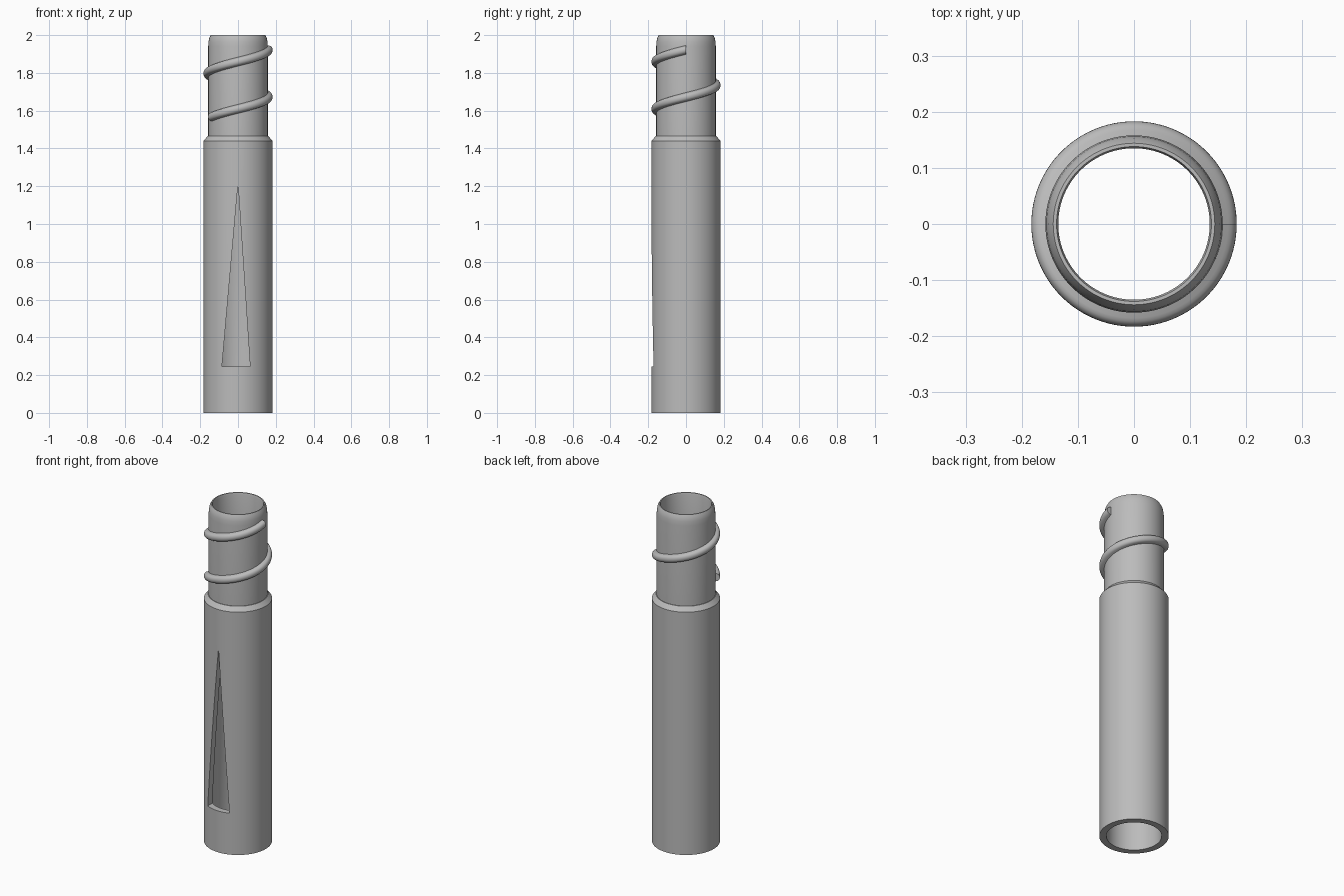
import bpy, bmesh
from math import sin, cos, pi, radians

SEGMENTS = 96

if "Cube" in bpy.data.objects:
    bpy.data.objects.remove(bpy.data.objects["Cube"], do_unlink=True)

# One plain grey for every part
grey = bpy.data.materials.new("plain grey")
grey.use_nodes = True
colour = (0.5, 0.5, 0.5, 1)
grey.diffuse_color = colour
grey.node_tree.nodes["Principled BSDF"].inputs["Base Color"].default_value = colour


def add_object(name, bm):
    bmesh.ops.recalc_face_normals(bm, faces=bm.faces)
    mesh = bpy.data.meshes.new(name)
    bm.to_mesh(mesh)
    bm.free()
    mesh.materials.append(grey)
    obj = bpy.data.objects.new(name, mesh)
    bpy.context.collection.objects.link(obj)
    return obj


def make_active(obj):
    bpy.ops.object.select_all(action='DESELECT')
    obj.select_set(True)
    bpy.context.view_layer.objects.active = obj


def bridge(bm, ring_a, ring_b):
    for i in range(len(ring_a)):
        j = (i + 1) % len(ring_a)
        bm.faces.new((ring_a[i], ring_a[j], ring_b[j], ring_b[i]))


def ring_at(bm, profile, angle, lift=0):
    return [bm.verts.new((r * cos(angle), r * sin(angle), z + lift)) for r, z in profile]


# Hollow tube: wide barrel, bevelled shoulder, neck with rounded lip
bore, neck_bore, barrel, neck = 0.146, 0.135, 0.183, 0.158
profile = [(bore, 0), (barrel, 0), (barrel, 1.44), (0.161, 1.465), (neck, 1.465),
           (neck, 1.94), (0.156, 1.965), (0.152, 1.985), (0.144, 2),
           (0.138, 2), (neck_bore, 1.99), (neck_bore, 1.465), (bore, 1.42)]
bm = bmesh.new()
rings = [ring_at(bm, profile, 2 * pi * i / SEGMENTS) for i in range(SEGMENTS)]
for i in range(SEGMENTS):
    bridge(bm, rings[i], rings[(i + 1) % SEGMENTS])
tube = add_object("tube_body", bm)

# Tapering triangular window through the front wall
bm = bmesh.new()
triangle = [(-0.085, 0.245), (0.064, 0.245), (0, 1.21)]
front, back = [[bm.verts.new((x, y, z)) for x, z in triangle] for y in (-0.3, -0.03)]
bm.faces.new(front)
bm.faces.new(back)
bridge(bm, front, back)
cutter = add_object("window_cutter", bm)
cutter.hide_render = True

cut = tube.modifiers.new("window", 'BOOLEAN')
cut.operation = 'DIFFERENCE'
cut.solver = 'EXACT'
cut.object = cutter
make_active(tube)
bpy.ops.object.modifier_apply(modifier=cut.name)
bpy.data.objects.remove(cutter, do_unlink=True)

# Spiral thread: rounded ridge swept up around the neck
pitch, top_z, start, steps = 0.25, 1.922, -510, 128
ridge = [(neck - 0.004, -0.025)]
ridge += [(neck + 0.025 * cos(a) ** 0.7, 0.022 * sin(a))
          for a in (radians(d) for d in range(-75, 76, 15))]
ridge += [(neck - 0.004, 0.025)]
bm = bmesh.new()
rings = []
for i in range(steps + 1):
    degrees = start * (1 - i / steps)
    rings.append(ring_at(bm, ridge, radians(degrees), top_z + pitch * degrees / 360))
for a, b in zip(rings, rings[1:]):
    bridge(bm, a, b)
bm.faces.new(rings[0])
bm.faces.new(rings[-1])
thread = add_object("spiral_thread", bm)

for obj in (tube, thread):
    make_active(obj)
    bpy.ops.object.shade_smooth_by_angle(angle=radians(25))
